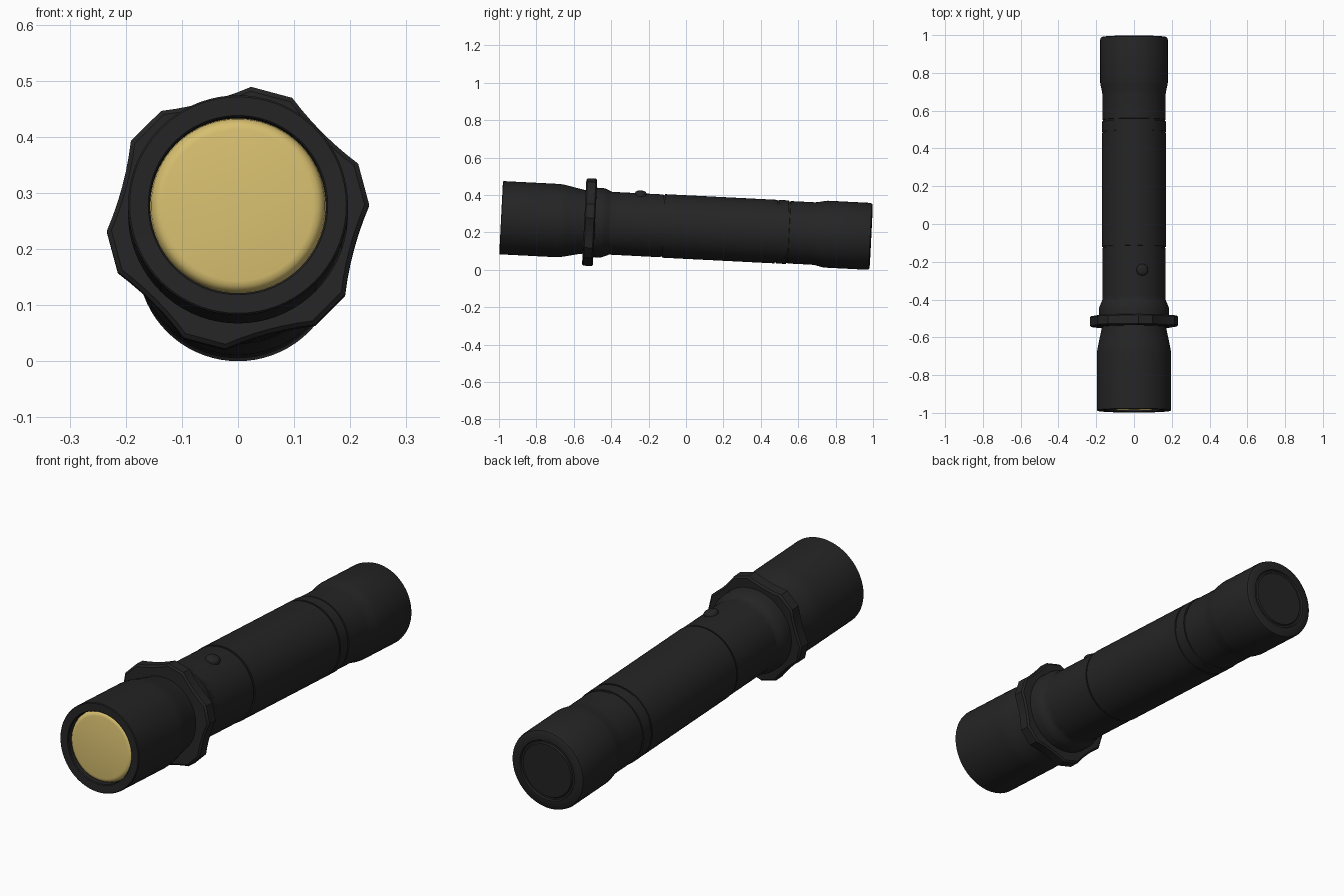
import bpy, bmesh, math
from mathutils import Matrix, Vector

if "Cube" in bpy.data.objects:
    bpy.data.objects.remove(bpy.data.objects["Cube"])

parts = []

def material(name, rgb):
    m = bpy.data.materials.new(name)
    m.diffuse_color = (*rgb, 1)
    m.use_nodes = True
    m.node_tree.nodes["Principled BSDF"].inputs["Base Color"].default_value = m.diffuse_color
    return m

black = material("black_metal", (0.018, 0.018, 0.018))
gold = material("gold_lens", (0.68, 0.52, 0.16))

def finish(name, bm, mat):
    bmesh.ops.remove_doubles(bm, verts=bm.verts, dist=1e-5)
    bmesh.ops.recalc_face_normals(bm, faces=bm.faces)
    me = bpy.data.meshes.new(name)
    bm.to_mesh(me)
    bm.free()
    ob = bpy.data.objects.new(name, me)
    bpy.context.collection.objects.link(ob)
    me.materials.append(mat)
    parts.append(ob)
    return ob

def lathe(name, profile, mat=black, steps=72, transform=None):
    """Revolve (radius, y) points about the y axis, closed at both ends."""
    pts = [(0, profile[0][1])] + profile + [(0, profile[-1][1])]
    bm = bmesh.new()
    vs = [bm.verts.new((r, y, 0)) for r, y in pts]
    es = [bm.edges.new(e) for e in zip(vs, vs[1:])]
    bmesh.ops.spin(bm, geom=vs + es, cent=(0, 0, 0), axis=(0, 1, 0),
                   angle=2 * math.pi, steps=steps)
    if transform:
        bmesh.ops.transform(bm, matrix=transform, verts=bm.verts)
    return finish(name, bm, mat)

def groove(r, y, w=0.008, d=0.004):
    return [(r, y - w / 2), (r - d, y - w / 2), (r - d, y + w / 2), (r, y + w / 2)]

# Head with recessed opening, flaring from the neck
lathe("head", [(0.157, -0.945), (0.157, -0.986), (0.160, -0.990), (0.193, -0.991),
               (0.196, -0.988), (0.196, -0.69), (0.194, -0.665), (0.188, -0.635),
               (0.174, -0.57), (0.170, -0.545), (0.169, -0.50)])

# Gold lens with a rounded edge
lathe("lens", [(0.135, -0.981), (0.144, -0.979), (0.151, -0.973),
               (0.155, -0.964), (0.1568, -0.95), (0.1568, -0.94)], gold)

# Collar behind the ring
lathe("neck_collar", [(0.186, -0.50), (0.186, -0.452), (0.183, -0.44),
                      (0.174, -0.418), (0.168, -0.405), (0.168, -0.38)])

# Switch section and grip tube
lathe("switch_section", [(0.168, -0.50), (0.168, -0.13), (0.164, -0.13), (0.164, -0.11)])
lathe("grip_tube", [(0.164, -0.13), (0.164, -0.122), (0.170, -0.122)]
      + groove(0.170, 0.485) + [(0.170, 0.542), (0.164, 0.542), (0.164, 0.56)])

# Tail cap with a grooved end button
lathe("tail_cap", [(0.163, 0.54), (0.163, 0.55), (0.167, 0.552), (0.167, 0.68),
                   (0.169, 0.70), (0.177, 0.735), (0.179, 0.75), (0.179, 0.975),
                   (0.176, 0.985), (0.169, 0.990), (0.136, 0.991), (0.132, 0.984),
                   (0.124, 0.984), (0.120, 0.990)])

# Anti-roll ring: six lobes joined by shallow concave sides
outline = []
for k in range(6):
    a0, half = math.radians(90 + 60 * k), math.radians(9.3)
    span = math.radians(60) - 2 * half
    p = [Vector((math.cos(a), math.sin(a))) * 0.235
         for a in (a0 - half, a0 + half, a0 + half + span)]
    outline.append(p[0])
    mid = ((p[1] + p[2]) / 2).normalized()
    for i in range(6):
        t = i / 6
        outline.append(p[1].lerp(p[2], t) - mid * 0.006 * 4 * t * (1 - t))
bm = bmesh.new()
rings = [[bm.verts.new((v.x * s, y, v.y * s)) for v in outline]
         for y, s in ((-0.546, 0.965), (-0.539, 1), (-0.495, 1), (-0.488, 0.965))]
n = len(outline)
for a, b in zip(rings, rings[1:]):
    for i in range(n):
        bm.faces.new((a[i], a[(i + 1) % n], b[(i + 1) % n], b[i]))
bm.faces.new(rings[0])
bm.faces.new(rings[-1])
finish("anti_roll_ring", bm, black)

# Domed switch button standing on the tube
lathe("switch_button", [(0.031, 0.15), (0.031, 0.174), (0.029, 0.179), (0.024, 0.183),
                        (0.015, 0.186), (0.006, 0.187)], steps=32,
      transform=Matrix.Translation((0, -0.252, 0)) @ Matrix.Rotation(math.pi / 2, 4, 'X'))

# Roll and tilt everything, then rest it on the ground
pose = Matrix.Rotation(math.radians(-2.9), 4, 'X') @ Matrix.Rotation(math.radians(15), 4, 'Y')
for ob in parts:
    ob.data.transform(pose)
ys = [v.co.y for ob in parts for v in ob.data.vertices]
zmin = min(v.co.z for ob in parts for v in ob.data.vertices)
shift = Matrix.Translation((0, -(min(ys) + max(ys)) / 2, -zmin))
for ob in parts:
    ob.data.transform(shift)
    bpy.ops.object.select_all(action='DESELECT')
    ob.select_set(True)
    bpy.context.view_layer.objects.active = ob
    bpy.ops.object.shade_smooth_by_angle(angle=math.radians(35))
